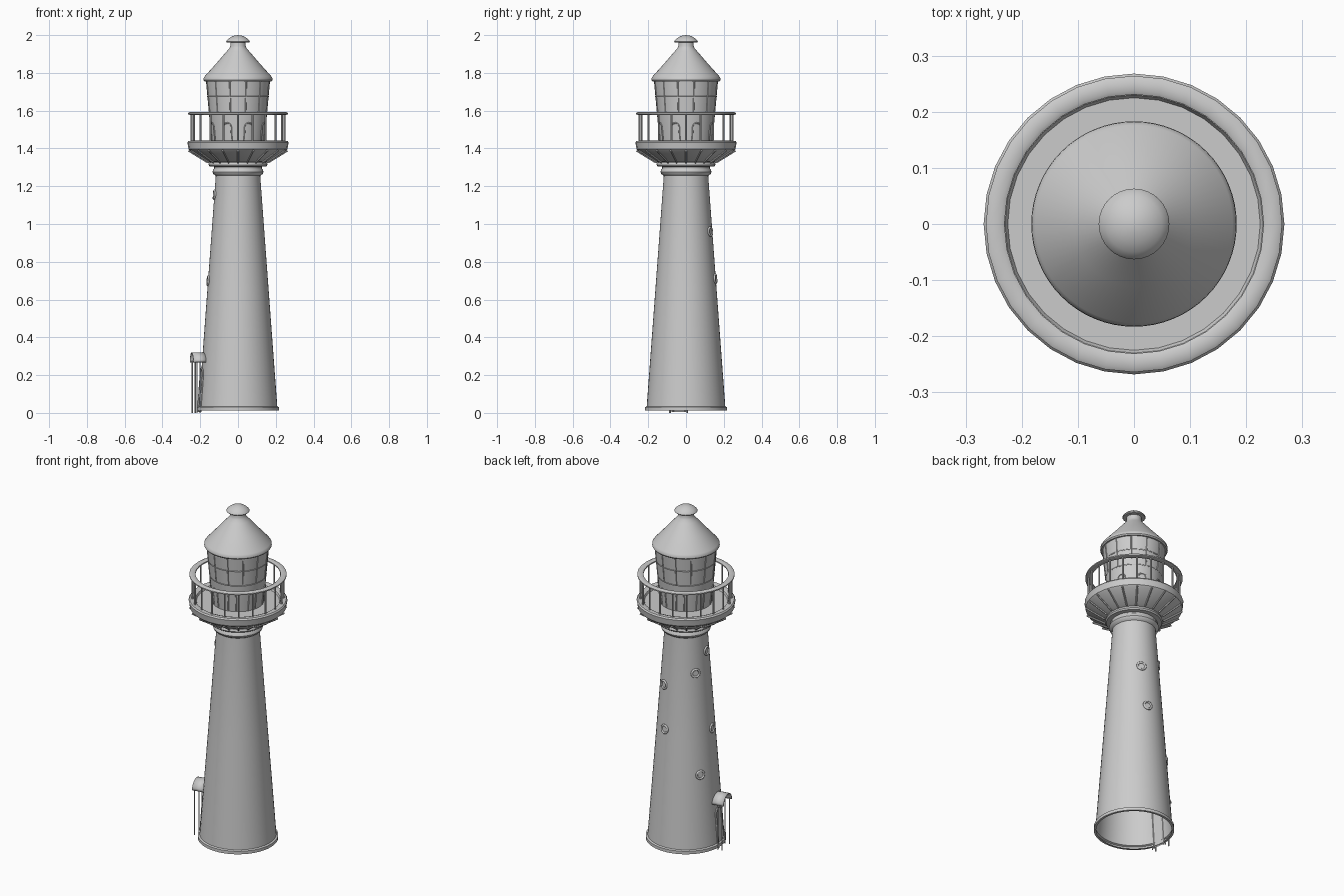
import bpy, bmesh
from math import sin, cos, pi, radians, tau

if "Cube" in bpy.data.objects:
    bpy.data.objects.remove(bpy.data.objects["Cube"])


def obj_from_bm(name, bm, angle=35):
    bmesh.ops.recalc_face_normals(bm, faces=bm.faces)
    me = bpy.data.meshes.new(name)
    bm.to_mesh(me)
    bm.free()
    ob = bpy.data.objects.new(name, me)
    bpy.context.collection.objects.link(ob)
    select(ob)
    bpy.ops.object.shade_smooth_by_angle(angle=radians(angle))
    return ob


def select(ob):
    bpy.ops.object.select_all(action='DESELECT')
    bpy.context.view_layer.objects.active = ob
    ob.select_set(True)


def lathe(name, profile, n=48, closed=False):
    """Revolve (radius, z) points about the z axis."""
    bm = bmesh.new()
    rings = []
    for r, z in profile:
        k = n if r > 0 else 1
        rings.append([bm.verts.new((r * cos(tau * i / n), r * sin(tau * i / n), z)) for i in range(k)])
    pairs = list(zip(rings, rings[1:]))
    if closed:
        pairs.append((rings[-1], rings[0]))
    for a, b in pairs:
        for i in range(n):
            j = (i + 1) % n
            if len(b) == 1:
                bm.faces.new((a[i], a[j], b[0]))
            else:
                bm.faces.new((a[i], a[j], b[j], b[i]))
    return obj_from_bm(name, bm)


def tubes(name, paths, radius, cyclic=False, res=1):
    """Round bars along a list of point paths, joined in one mesh."""
    cu = bpy.data.curves.new(name, 'CURVE')
    cu.dimensions = '3D'
    cu.bevel_depth = radius
    cu.bevel_resolution = res
    cu.use_fill_caps = True
    for path in paths:
        sp = cu.splines.new('POLY')
        sp.points.add(len(path) - 1)
        for p, co in zip(sp.points, path):
            p.co = (*co, 1)
        sp.use_cyclic_u = cyclic
    ob = bpy.data.objects.new(name, cu)
    bpy.context.collection.objects.link(ob)
    select(ob)
    bpy.ops.object.convert(target='MESH')
    bpy.ops.object.shade_smooth_by_angle(angle=radians(50))
    return ob


def polar(r, a, z):
    return (r * cos(a), r * sin(a), z)


def tower_r(z):
    return 0.208 - 0.0738 * (z - 0.03)


def lantern_r(z):
    return 0.140 + (z - 1.43) * 0.09


def arch(half, z0, z1, n=8):
    """Upright arch outline as (sideways, z) points."""
    top = [(half * cos(pi * i / n), z1 - half + half * sin(pi * i / n)) for i in range(n + 1)]
    return [(half, z0)] + top + [(-half, z0)]


# Tower shaft with foot flange, open below
lathe("tower", [(0.205, 0.012), (0.218, 0.012), (0.218, 0.03), (0.208, 0.034),
                (tower_r(0.65), 0.65), (0.118, 1.25), (0.118, 1.27)])

# Neck mouldings
lathe("neck_moulding", [(0.116, 1.255), (0.131, 1.265), (0.135, 1.275), (0.131, 1.288),
                        (0.126, 1.295), (0.126, 1.303), (0.150, 1.305), (0.156, 1.313),
                        (0.152, 1.325), (0.14, 1.33)])

# Gallery: flared underside, rounded rim and deck
lathe("gallery", [(0.138, 1.325), (0.165, 1.332), (0.252, 1.386), (0.262, 1.396), (0.265, 1.415),
                  (0.268, 1.432), (0.262, 1.440), (0.245, 1.441), (0.230, 1.436), (0.225, 1.425),
                  (0.12, 1.425)], n=32)

# Ribs under the gallery and railing posts
angles = [tau * i / 20 for i in range(20)]
tubes("gallery_ribs", [[polar(0.160, a, 1.325), polar(0.262, a, 1.388)] for a in angles], 0.005)
tubes("railing_posts", [[polar(0.246, a, 1.43), polar(0.246, a, 1.585)] for a in angles], 0.0055)
lathe("railing_top", [(0.231, 1.581), (0.231, 1.588), (0.238, 1.592), (0.257, 1.592),
                      (0.264, 1.588), (0.264, 1.581), (0.257, 1.578), (0.238, 1.578)],
      n=32, closed=True)

# Lantern room with arched base panels and glazing bars
lathe("lantern_room", [(lantern_r(z), z) for z in (1.42, 1.58, 1.67, 1.77)])
arches = []
for i in range(8):
    a = tau * (i + 0.5) / 8
    arches.append([polar(lantern_r(z) + 0.001, a + s / lantern_r(z), z) for s, z in arch(0.022, 1.43, 1.535)])
tubes("base_arches", arches, 0.004)
bars = [tau * (i + 0.5) / 12 for i in range(12)]
tubes("glazing_bars", [[polar(lantern_r(z), a, z) for z in (1.585, 1.76)] for a in bars], 0.0035)
tubes("glazing_rings", [[polar(lantern_r(z) - 0.001, tau * i / 48, z) for i in range(48)]
                        for z in (1.585, 1.675)], 0.003, cyclic=True)

# Roof with ventilator cap
lathe("roof", [(0.150, 1.755), (0.178, 1.755), (0.183, 1.762), (0.182, 1.773), (0.176, 1.782),
               (0.11, 1.856), (0.060, 1.914), (0.046, 1.930), (0.041, 1.942), (0.041, 1.966)], n=64)
lathe("roof_cap", [(0.038, 1.962), (0.060, 1.962), (0.063, 1.966), (0.060, 1.972), (0.050, 1.982),
                   (0.034, 1.992), (0.016, 1.998), (0, 2.0)], n=32)

# Portholes scattered up the back and left of the shaft: (angle, height)
windows = [(188, 1.155), (148, 1.05), (67, 0.96), (78, 0.71), (188, 0.70), (151, 0.46)]
frames, glass = [], bmesh.new()
for deg, h in windows:
    loop = []
    for k in range(20):
        z = h + 0.022 * sin(tau * k / 20)
        s = 0.022 * cos(tau * k / 20)
        loop.append(polar(tower_r(z) + 0.002, radians(deg) + s / tower_r(z), z))
    frames.append(loop)
    glass.faces.new([glass.verts.new(p) for p in loop])
tubes("porthole_frames", frames, 0.006, cyclic=True, res=2)
obj_from_bm("porthole_glass", glass)

# Doorway on the left side, following the shaft
DOOR = radians(190)
outline = arch(0.034, 0.004, 0.235)
path = [polar(tower_r(z) + 0.002, DOOR + s / tower_r(z), z) for s, z in outline]
tubes("door_frame", [path], 0.006)
bm = bmesh.new()
rows = [[bm.verts.new(polar(tower_r(z) + 0.002, DOOR + s / tower_r(z), z))
         for s, z in side] for side in (outline[:5], outline[:-6:-1])]
for i in range(4):
    bm.faces.new((rows[0][i], rows[0][i + 1], rows[1][i + 1], rows[1][i]))
obj_from_bm("door", bm)


def porch(out, side, z):
    """Point in the frame of the doorway."""
    return (out * cos(DOOR) - side * sin(DOOR), out * sin(DOOR) + side * cos(DOOR), z)


# Barrel roof over the doorway
bm = bmesh.new()
n = 12
edges = [[bm.verts.new(porch(out, 0.053 * cos(pi * i / n), 0.268 + 0.05 * sin(pi * i / n)))
          for i in range(n + 1)] for out in (0.178, 0.249)]
for i in range(n):
    bm.faces.new((edges[0][i], edges[0][i + 1], edges[1][i + 1], edges[1][i]))
hood = obj_from_bm("porch_roof", bm)
mod = hood.modifiers.new("thickness", 'SOLIDIFY')
mod.thickness = 0.006
mod.offset = 0

# Porch posts
tubes("porch_posts", [[porch(out, s, 0.0), porch(out, s, 0.275)]
                      for out in (0.212, 0.238) for s in (-0.046, 0.046)], 0.003)
